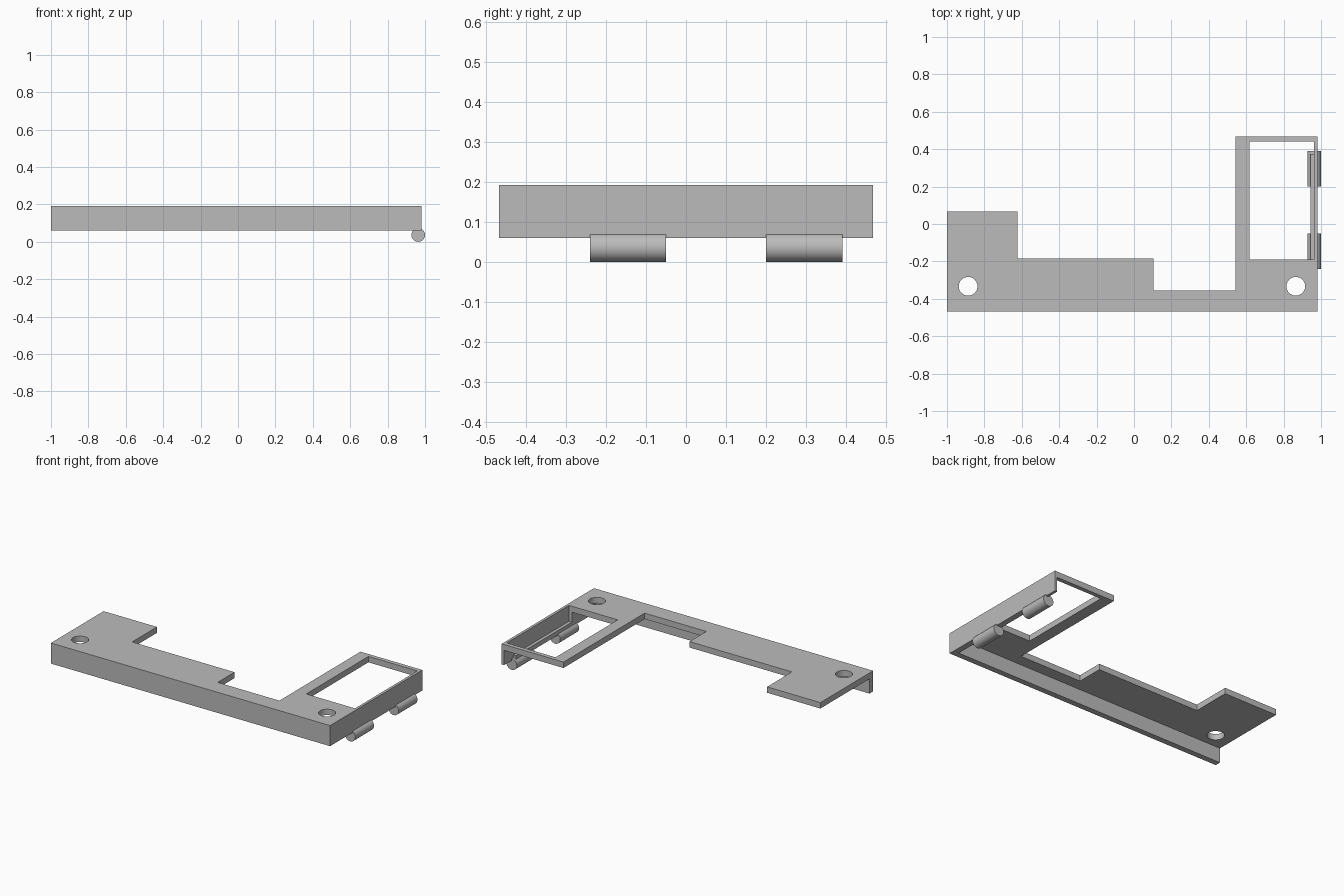
import bpy, bmesh, math

if "Cube" in bpy.data.objects:
    bpy.data.objects.remove(bpy.data.objects["Cube"])

BOTTOM, PLATE_Z, TOP = 0.06, 0.154, 0.192

grey = bpy.data.materials.new("plain grey")
grey.diffuse_color = (0.5, 0.5, 0.5, 1)
grey.use_nodes = True
grey.node_tree.nodes["Principled BSDF"].inputs["Base Color"].default_value = grey.diffuse_color


def finish(name, bm):
    bmesh.ops.recalc_face_normals(bm, faces=bm.faces)
    mesh = bpy.data.meshes.new(name)
    bm.to_mesh(mesh)
    bm.free()
    mesh.materials.append(grey)
    obj = bpy.data.objects.new(name, mesh)
    bpy.context.collection.objects.link(obj)
    return obj


def prism(name, outline, z0, z1):
    """Extrude a plan outline from z0 up to z1."""
    bm = bmesh.new()
    face = bm.faces.new([bm.verts.new((x, y, z0)) for x, y in outline])
    ext = bmesh.ops.extrude_face_region(bm, geom=[face])
    verts = [v for v in ext["geom"] if isinstance(v, bmesh.types.BMVert)]
    bmesh.ops.translate(bm, verts=verts, vec=(0, 0, z1 - z0))
    return finish(name, bm)


def rect(x0, x1, y0, y1):
    return [(x0, y0), (x1, y0), (x1, y1), (x0, y1)]


def disc(cx, cy, r, n=40):
    return [(cx + r * math.cos(2 * math.pi * i / n),
             cy + r * math.sin(2 * math.pi * i / n)) for i in range(n)]


def smooth(obj):
    bpy.ops.object.select_all(action="DESELECT")
    obj.select_set(True)
    bpy.context.view_layer.objects.active = obj
    bpy.ops.object.shade_smooth_by_angle()


# Stepped top plate
plate = prism("top_plate", [
    (-1, -0.467), (0.98, -0.467), (0.98, 0.467), (0.542, 0.467),
    (0.542, -0.355), (0.104, -0.355), (0.104, -0.184), (-0.622, -0.184),
    (-0.622, 0.067), (-1, 0.067)], PLATE_Z, TOP)

# Window and the two screw holes cut through the plate
cuts = {"window_cutter": rect(0.617, 0.963, -0.19, 0.44),
        "left_hole_cutter": disc(-0.887, -0.333, 0.05),
        "right_hole_cutter": disc(0.865, -0.333, 0.05)}
for name, outline in cuts.items():
    cutter = prism(name, outline, PLATE_Z - 0.03, TOP + 0.03)
    mod = plate.modifiers.new(name, "BOOLEAN")
    mod.operation, mod.solver, mod.object = "DIFFERENCE", "EXACT", cutter
    bpy.context.view_layer.objects.active = plate
    bpy.ops.object.modifier_apply(modifier=name)
    bpy.data.objects.remove(cutter)
smooth(plate)

# Front and right skirt, thinner alongside the window
prism("skirt_wall", [
    (-1, -0.467), (0.98, -0.467), (0.98, 0.467), (0.963, 0.467),
    (0.963, -0.19), (0.943, -0.19), (0.943, -0.43), (-1, -0.43)],
    BOTTOM, PLATE_Z)

# Low ledge inside the right wall
prism("wall_ledge", rect(0.943, 0.963, -0.19, 0.374), BOTTOM, 0.09)

# Round hinge pins under the right wall
R = 0.0365
for name, y0, y1 in (("front_pin", -0.24, -0.05), ("back_pin", 0.2, 0.39)):
    pin = prism(name, disc(0, 0, R), 0, y1 - y0)
    pin.rotation_euler = (-math.pi / 2, 0, 0)
    pin.location = (1 - R, y0, R)
    smooth(pin)
